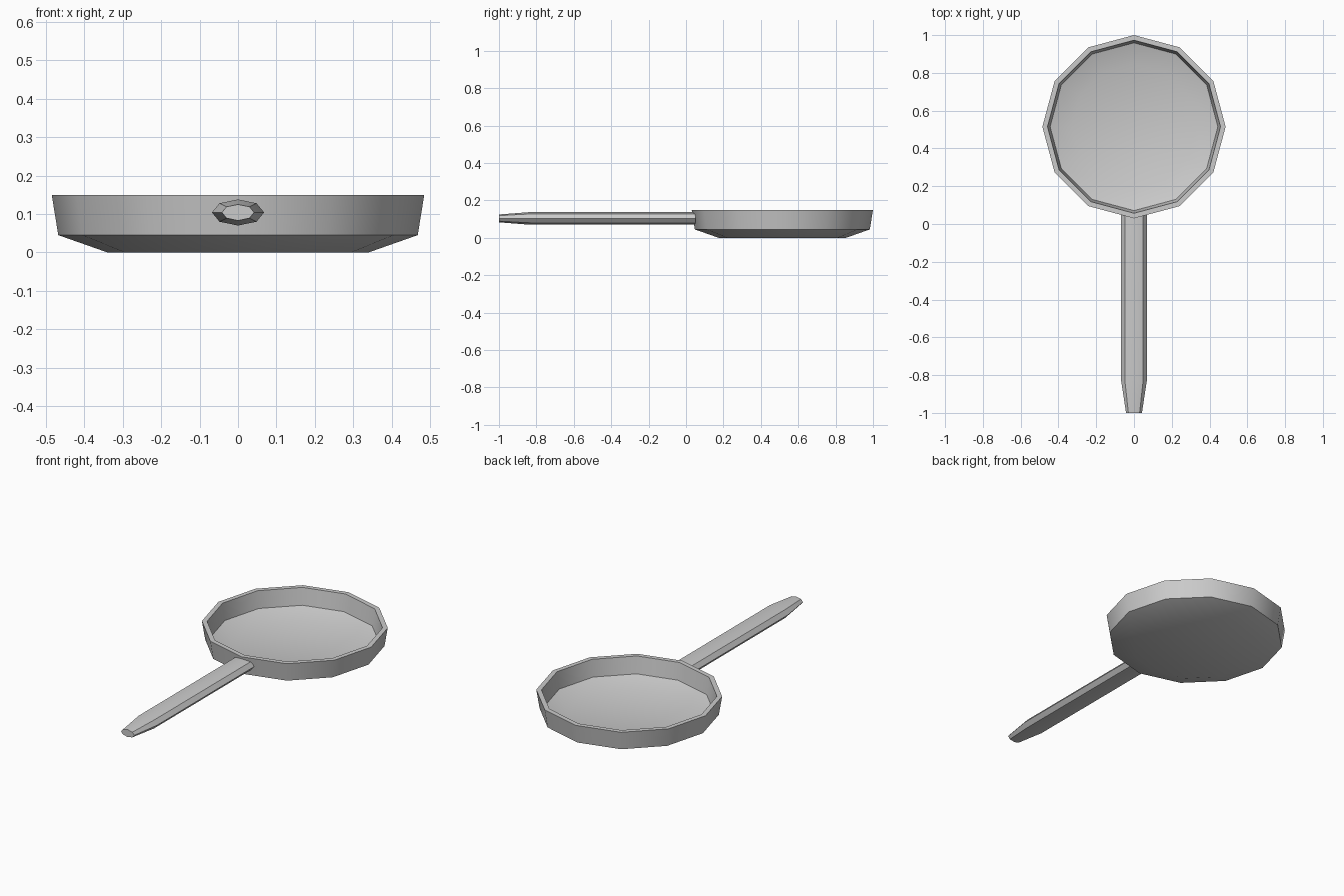
import bpy, bmesh
from math import sin, cos, pi, radians

if "Cube" in bpy.data.objects:
    bpy.data.objects.remove(bpy.data.objects["Cube"])

def loft(name, rings, sides, point):
    """Skin a closed shell through successive rings and cap both ends."""
    bm = bmesh.new()
    loops = [[bm.verts.new(point(2 * pi * i / sides, *r)) for i in range(sides)] for r in rings]
    for a, b in zip(loops, loops[1:]):
        for i in range(sides):
            j = (i + 1) % sides
            bm.faces.new((a[i], a[j], b[j], b[i]))
    bm.faces.new(loops[0][::-1])
    bm.faces.new(loops[-1])
    bmesh.ops.recalc_face_normals(bm, faces=bm.faces)
    mesh = bpy.data.meshes.new(name)
    bm.to_mesh(mesh)
    bm.free()
    obj = bpy.data.objects.new(name, mesh)
    bpy.context.collection.objects.link(obj)
    bpy.ops.object.select_all(action='DESELECT')
    obj.select_set(True)
    bpy.context.view_layer.objects.active = obj
    bpy.ops.object.shade_smooth_by_angle(angle=radians(35))
    return obj

# Pan bowl: outside base up to the rim, then down the inside to the floor (radius, z)
profile = [(0.34, 0), (0.468, 0.045), (0.485, 0.15),
           (0.458, 0.15), (0.444, 0.054), (0.33, 0.018)]
loft("pan_bowl", profile, 12,
     lambda a, r, z: (r * cos(a), 0.515 + r * sin(a), z))

# Handle: flattened octagonal bar tapering at the tip (y, half width, half height)
sections = [(-1.0, 0.042, 0.021), (-0.83, 0.068, 0.034), (0.05, 0.068, 0.034)]
loft("handle", sections, 8,
     lambda a, y, w, h: (w * cos(a), y, 0.104 + h * sin(a)))
